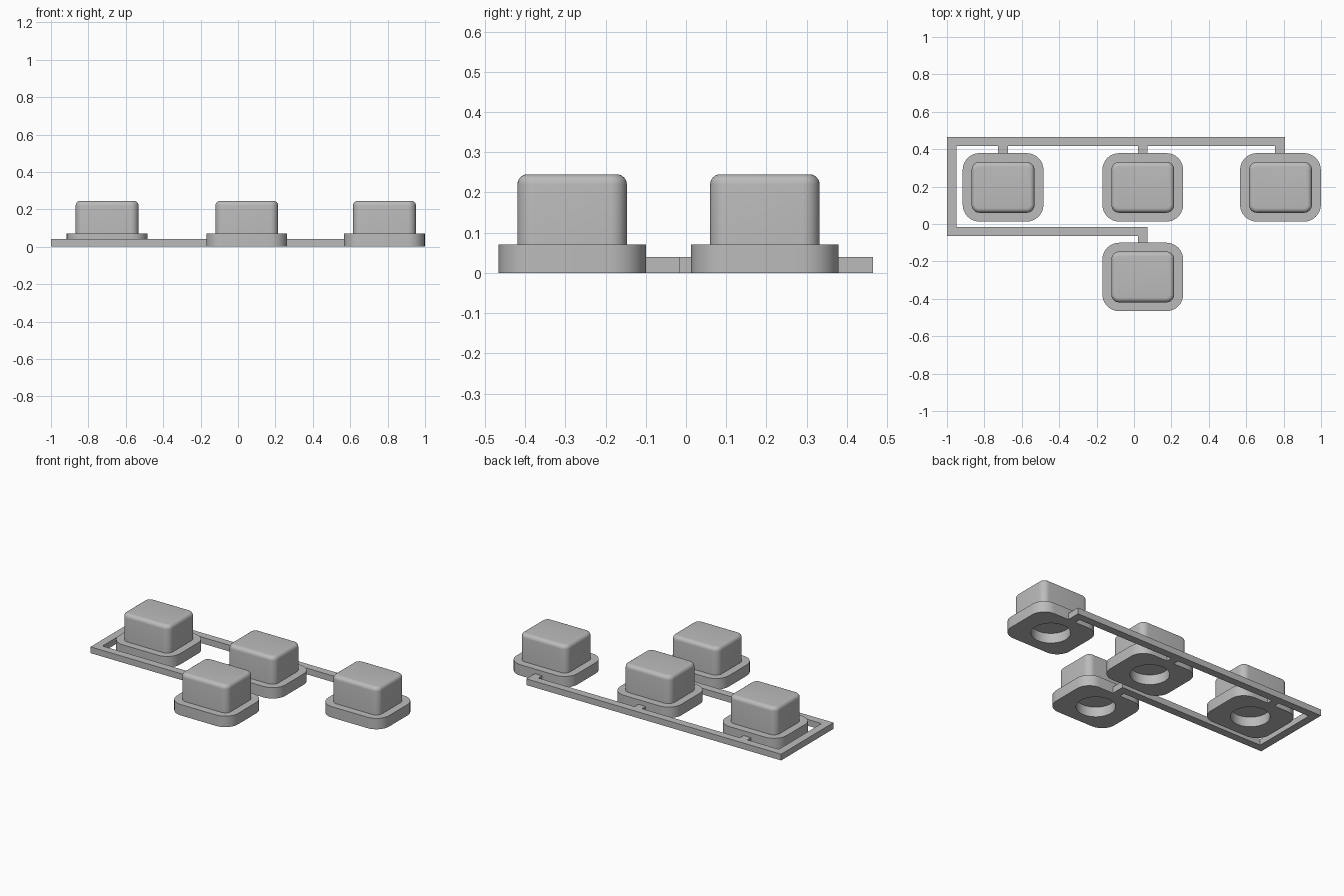
import bpy, bmesh
from math import cos, sin, pi, radians

cube = bpy.data.objects.get("Cube")
if cube:
    bpy.data.objects.remove(cube, do_unlink=True)

grey = bpy.data.materials.new("light_grey")
grey.use_nodes = True
grey.diffuse_color = (0.5, 0.5, 0.5, 1)
grey.node_tree.nodes["Principled BSDF"].inputs["Base Color"].default_value = (0.5, 0.5, 0.5, 1)

N = 9  # points per rounded corner


def rounded_rect(hx, hy, r, z):
    pts = []
    for k, (sx, sy) in enumerate([(1, 1), (-1, 1), (-1, -1), (1, -1)]):
        for j in range(N):
            a = (k + j / (N - 1)) * pi / 2
            pts.append((sx * (hx - r) + r * cos(a), sy * (hy - r) + r * sin(a), z))
    return pts


def circle(r, z):
    angles = [(i + 0.5) * 2 * pi / (4 * N) for i in range(4 * N)]
    return [(r * cos(a), r * sin(a), z) for a in angles]


def finish(bm, name, location=(0, 0, 0)):
    bmesh.ops.recalc_face_normals(bm, faces=bm.faces)
    mesh = bpy.data.meshes.new(name)
    bm.to_mesh(mesh)
    bm.free()
    mesh.materials.append(grey)
    ob = bpy.data.objects.new(name, mesh)
    ob.location = location
    bpy.context.collection.objects.link(ob)
    return ob


def loft(name, rings, location):
    """Skin a stack of equal-count rings and close both ends."""
    bm = bmesh.new()
    loops = [[bm.verts.new(p) for p in ring] for ring in rings]
    for a, b in zip(loops, loops[1:]):
        for i in range(len(a)):
            j = (i + 1) % len(a)
            bm.faces.new((a[i], a[j], b[j], b[i]))
    bm.faces.new(loops[0])
    bm.faces.new(loops[-1])
    ob = finish(bm, name, location)
    bpy.ops.object.select_all(action='DESELECT')
    ob.select_set(True)
    bpy.context.view_layer.objects.active = ob
    bpy.ops.object.shade_smooth_by_angle(angle=radians(30))


BASE_Z, TOP_Z, FILLET = 0.07, 0.245, 0.025
HX, HY, CORNER = 0.168, 0.136, 0.042

# Flange with a round blind socket underneath
base_rings = [circle(0.113, 0.063), circle(0.113, 0),
              rounded_rect(0.216, 0.183, 0.09, 0),
              rounded_rect(0.216, 0.183, 0.09, BASE_Z)]

# Key cap with a rounded top edge
cap_rings = [rounded_rect(HX, HY, CORNER, BASE_Z)]
for step in range(7):
    t = step / 6 * pi / 2
    inset = FILLET * (1 - cos(t))
    cap_rings.append(rounded_rect(HX - inset, HY - inset, CORNER - inset,
                                  TOP_Z - FILLET + FILLET * sin(t)))

keys = {"right": (-0.70, 0.196), "middle": (0.047, 0.196),
        "left": (0.783, 0.196), "front": (0.047, -0.283)}
for side, (x, y) in keys.items():
    loft(side + "_key_base", base_rings, (x, y, 0))
    loft(side + "_key_cap", cap_rings, (x, y, 0))

# Connecting frame: a C-shaped strip with a tab reaching each key
B, I, T = 0.465, 0.416, 0.375        # back edge, inner edge, tab end
outline = [(-1, -0.065), (-1, B), (0.806, B), (0.806, T), (0.755, T), (0.755, I)]
for x in (0.047, -0.70):
    outline += [(x + 0.026, I), (x + 0.026, T), (x - 0.026, T), (x - 0.026, I)]
outline += [(-0.95, I), (-0.95, -0.015), (0.073, -0.015), (0.073, -0.105),
            (0.021, -0.105), (0.021, -0.065)]

bm = bmesh.new()
face = bm.faces.new([bm.verts.new((x, y, 0)) for x, y in outline])
top = bmesh.ops.extrude_face_region(bm, geom=[face], use_keep_orig=True)
bmesh.ops.translate(bm, vec=(0, 0, 0.04),
                    verts=[g for g in top["geom"] if isinstance(g, bmesh.types.BMVert)])
finish(bm, "connecting_frame")
